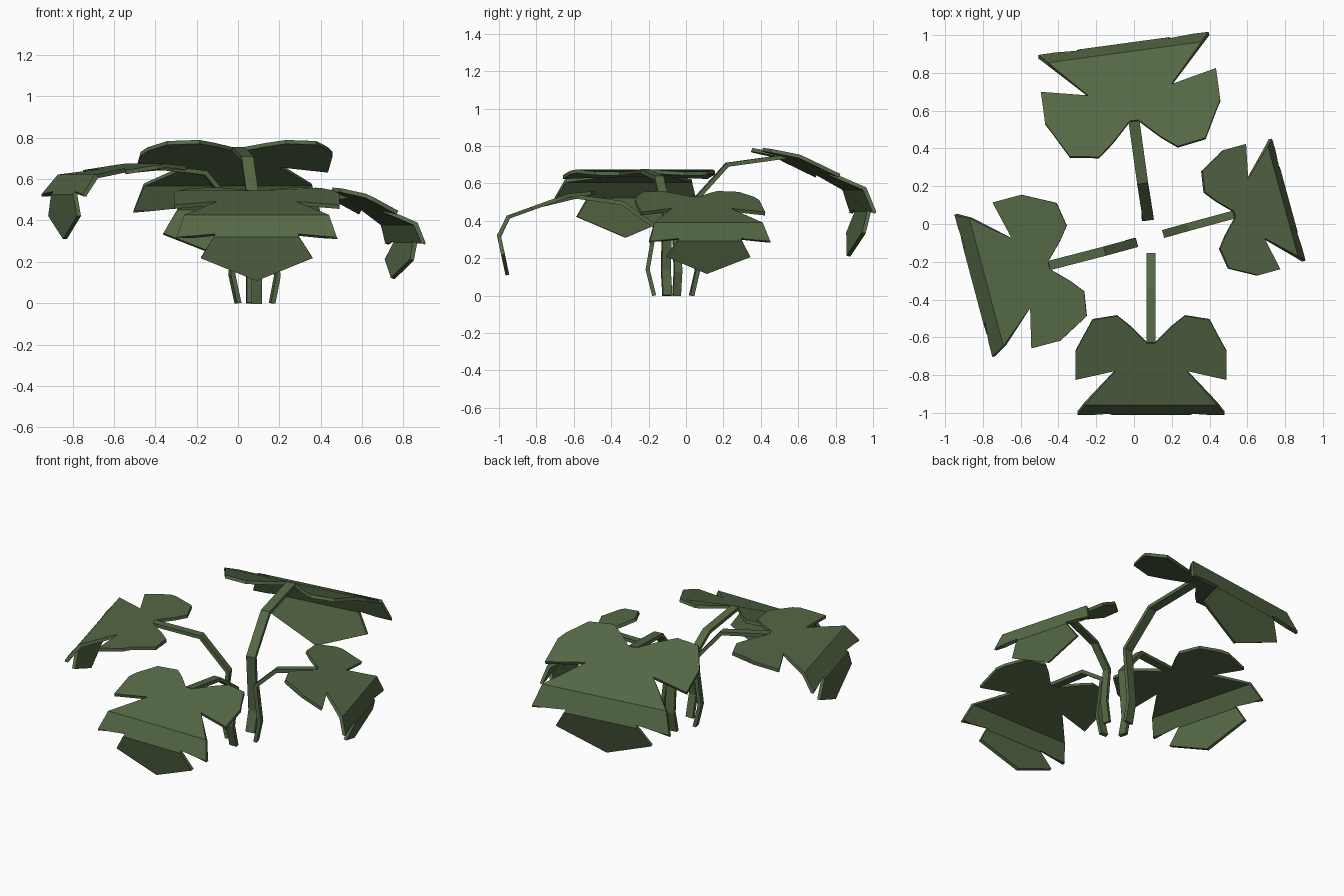
import bpy, bmesh
from math import radians, cos, sin
from mathutils import Vector

if "Cube" in bpy.data.objects:
    bpy.data.objects.remove(bpy.data.objects["Cube"])

green = bpy.data.materials.new("leaf_green")
green.diffuse_color = (0.09, 0.14, 0.06, 1)
green.use_nodes = True
green.node_tree.nodes["Principled BSDF"].inputs["Base Color"].default_value = green.diffuse_color

# Half outline of the flat leaf: (half width, distance along leaf from stem joint)
HALF = [(.02, 0), (.11, -.09), (.18, -.146), (.31, -.125), (.40, .045), (.40, .205),
        (.19, .155), (.35, .34), (.39, .46), (.20, .44), (.27, .555)]
OUTLINE = HALF + [(0, .667)] + [(-w, s) for w, s in reversed(HALF)]
# Side profile the leaf is bent along: (distance, outward, up)
BEND = [(-.146, -.145, .015), (0, 0, 0), (.34, .32, -.115),
        (.452, .37, -.215), (.667, .325, -.425)]


def bend(s):
    for (s0, r0, z0), (s1, r1, z1) in zip(BEND, BEND[1:]):
        if s <= s1 + 1e-5:
            break
    t = (s - s0) / (s1 - s0)
    return r0 + (r1 - r0) * t, z0 + (z1 - z0) * t


def finish(bm, name, thickness):
    bmesh.ops.recalc_face_normals(bm, faces=bm.faces)
    me = bpy.data.meshes.new(name)
    bm.to_mesh(me)
    bm.free()
    me.materials.append(green)
    ob = bpy.data.objects.new(name, me)
    bpy.context.collection.objects.link(ob)
    mod = ob.modifiers.new("thickness", 'SOLIDIFY')
    mod.thickness = thickness
    mod.offset = 0
    mod.use_even_offset = True


def make_leaf(name, joint, axis, scale, pitch):
    out = Vector((axis[0], axis[1], 0)).normalized()
    side = Vector((-out.y, out.x, 0))
    bm = bmesh.new()
    bm.faces.new([bm.verts.new((w, s, 0)) for w, s in OUTLINE])
    # crease lines across the leaf
    for s, _, _ in BEND[1:-1]:
        bmesh.ops.bisect_plane(bm, geom=bm.verts[:] + bm.edges[:] + bm.faces[:],
                               dist=1e-5, plane_co=(0, s, 0), plane_no=(0, 1, 0))
    c, n = cos(radians(pitch)), sin(radians(pitch))
    for v in bm.verts:
        r, z = bend(v.co.y)
        r, z = r * c - z * n, r * n + z * c
        v.co = Vector(joint) + scale * (side * v.co.x + out * r + Vector((0, 0, z)))
    finish(bm, name, .02)


def make_stem(name, path, axis, width):
    out = Vector((axis[0], axis[1], 0)).normalized()
    side = Vector((-out.y, out.x, 0)) * width / 2
    bm = bmesh.new()
    rows = [(bm.verts.new(Vector(p) - side), bm.verts.new(Vector(p) + side)) for p in path]
    for a, b in zip(rows, rows[1:]):
        bm.faces.new((a[0], a[1], b[1], b[0]))
    finish(bm, name, .022)


# name, stem path, leaf size, leaf pitch
PLANT = [
    ("front", [(.09, -.17, 0), (.09, -.205, .14), (.09, -.165, .37),
               (.09, -.34, .495), (.09, -.63, .535)], 1.0, 0),
    ("back", [(.07, .03, 0), (.07, .06, .13), (.075, .03, .49),
              (.045, .22, .70), (0, .545, .745)], 1.17, -6),
    ("left", [(0, -.1, 0), (-.03, -.108, .14), (.005, -.1, .43),
              (-.16, -.145, .63), (-.45, -.22, .665)], 1.0, 11),
    ("right", [(.165, -.05, 0), (.19, -.043, .13), (.165, -.05, .36),
               (.29, -.015, .48), (.53, .05, .52)], .86, -8),
]
for name, path, scale, pitch in PLANT:
    axis = (path[-1][0] - path[0][0], path[-1][1] - path[0][1])
    make_stem(name + "_stem", path, axis, .05 * scale)
    make_leaf(name + "_leaf", path[-1], axis, scale, pitch)
